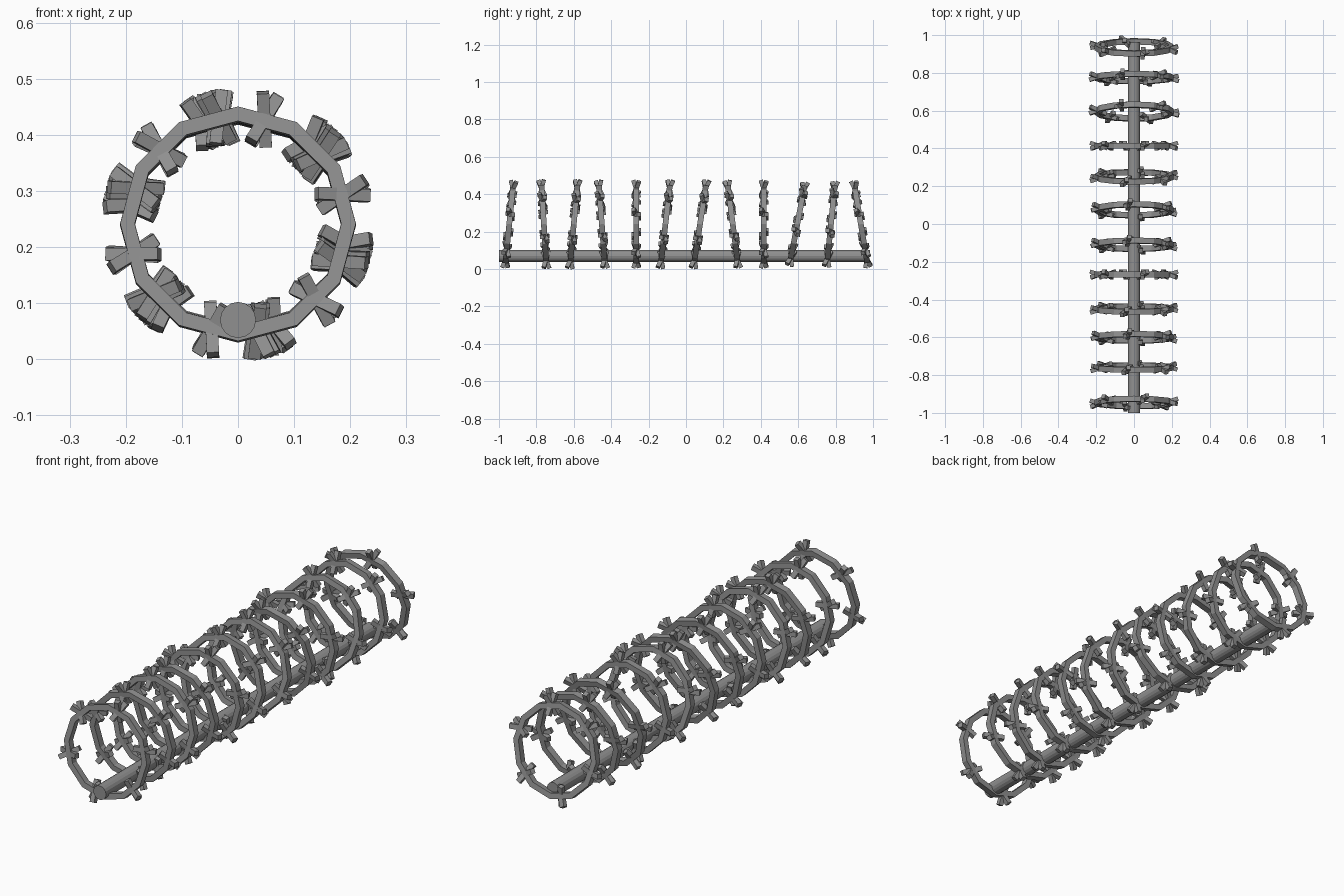
import bpy, bmesh, random
from math import sin, cos, radians, pi, atan2
from mathutils import Matrix

if "Cube" in bpy.data.objects:
    bpy.data.objects.remove(bpy.data.objects["Cube"])

random.seed(4)
CENTRE_Z = 0.24
RING_R = 0.197

steel = bpy.data.materials.new("dark_steel")
steel.diffuse_color = (0.28, 0.28, 0.28, 1)
steel.use_nodes = True
steel.node_tree.nodes["Principled BSDF"].inputs["Base Color"].default_value = steel.diffuse_color


def make_object(name, bm):
    bmesh.ops.recalc_face_normals(bm, faces=bm.faces)
    mesh = bpy.data.meshes.new(name)
    bm.to_mesh(mesh)
    bm.free()
    mesh.materials.append(steel)
    obj = bpy.data.objects.new(name, mesh)
    bpy.context.collection.objects.link(obj)
    return obj


def add_ring(bm, sides=12):
    # square-section hoop in the xz plane
    profile = [(0.013, -0.015), (0.013, 0.015), (-0.013, 0.015), (-0.013, -0.015)]
    loops = []
    for i in range(sides):
        a = 2 * pi * i / sides
        loops.append([bm.verts.new(((RING_R + r) * cos(a), y, (RING_R + r) * sin(a)))
                      for r, y in profile])
    for i in range(sides):
        p, q = loops[i], loops[(i + 1) % sides]
        for j in range(4):
            k = (j + 1) % 4
            bm.faces.new((p[j], p[k], q[k], q[j]))


def add_barb(bm, angle):
    # two short bars crossed on the wire, splayed both along and across it
    place = Matrix.Rotation(-angle, 4, 'Y') @ Matrix.Translation((RING_R - 0.003, 0, 0))
    for s in (-1, 1):
        tilt = Matrix.Rotation(radians(17 * s), 4, 'Y') @ Matrix.Rotation(radians(18 * s), 4, 'Z')
        size = Matrix.Diagonal((0.098, 0.022, 0.022, 1))
        bmesh.ops.create_cube(bm, size=1, matrix=place @ tilt @ size)


# straight rod along the bottom of the coil, stopping just inside the last hoop
bpy.ops.mesh.primitive_cylinder_add(vertices=16, radius=0.032, depth=1.96,
                                    location=(0, -0.02, 0.07), rotation=(pi / 2, 0, 0))
rod = bpy.context.object
rod.name = "rod"
rod.data.materials.append(steel)

# wire hoops: (y centre, forward lean of the top)
hoops = [(-0.945, 0.021), (-0.76, -0.013), (-0.60, 0.019), (-0.45, -0.016),
         (-0.267, 0.0), (-0.11, 0.024), (0.075, 0.032), (0.25, -0.027),
         (0.415, 0.0), (0.595, 0.04), (0.775, 0.021), (0.935, -0.035)]
for n, (y, lean) in enumerate(hoops):
    bm = bmesh.new()
    add_ring(bm)
    phase = 16 if n in (0, 4, 8, 11) else random.uniform(37, 51)
    for k in range(6):
        add_barb(bm, radians(phase + 60 * k))
    hoop = make_object("barbed_hoop_%02d" % (n + 1), bm)
    hoop.location = (0, y, CENTRE_Z)
    hoop.rotation_euler = (-atan2(lean, 0.21), 0, 0)
